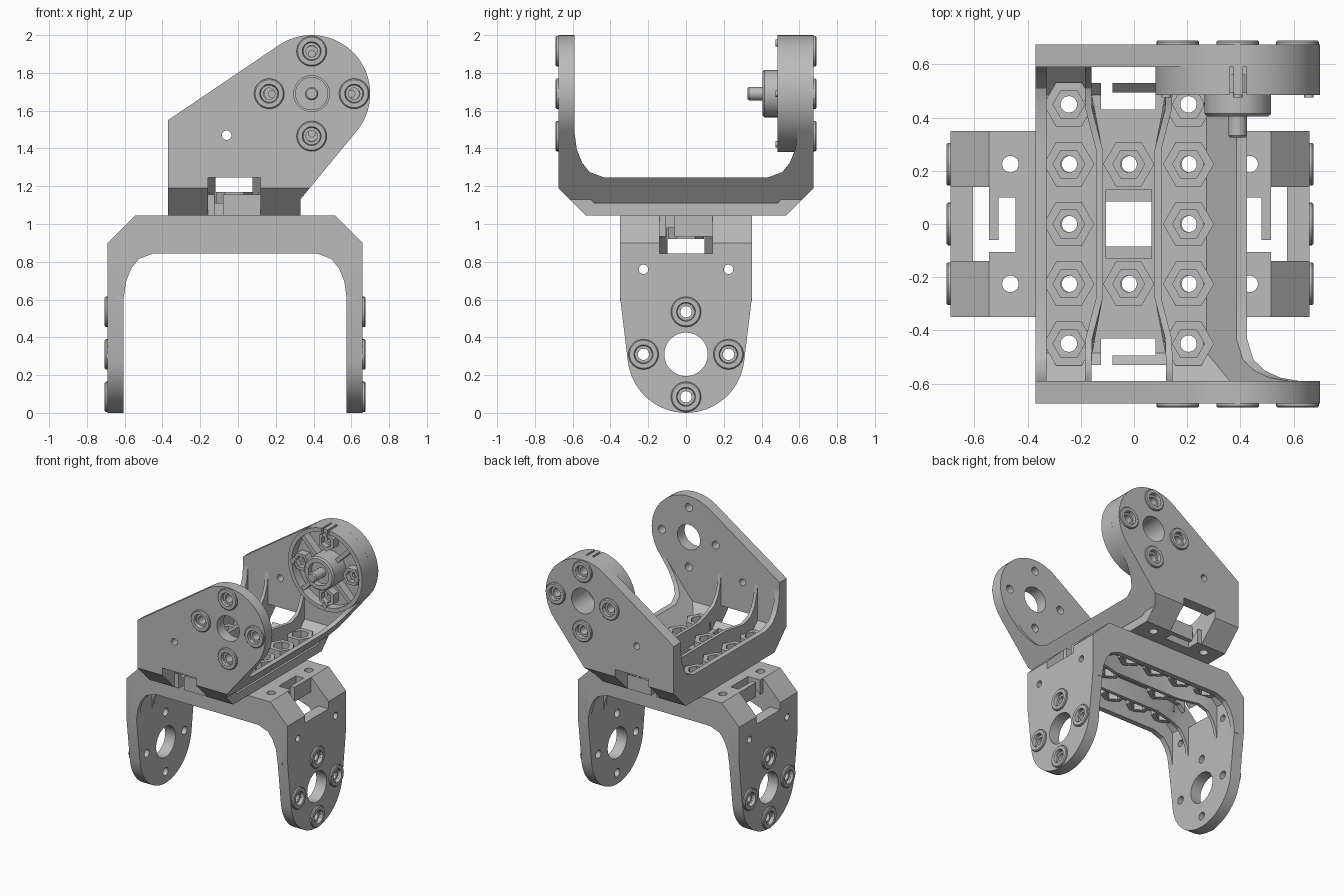
import bpy, bmesh, math
from mathutils import Matrix, Vector

cube = bpy.data.objects.get("Cube")
if cube:
    bpy.data.objects.remove(cube)

grey = bpy.data.materials.new("light_grey")
grey.use_nodes = True
grey.diffuse_color = (0.5, 0.5, 0.5, 1)
grey.node_tree.nodes["Principled BSDF"].inputs["Base Color"].default_value = (0.5, 0.5, 0.5, 1)


def make(name, bm):
    bmesh.ops.recalc_face_normals(bm, faces=bm.faces)
    mesh = bpy.data.meshes.new(name)
    bm.to_mesh(mesh)
    bm.free()
    mesh.materials.append(grey)
    obj = bpy.data.objects.new(name, mesh)
    bpy.context.collection.objects.link(obj)
    return obj


def activate(obj):
    bpy.ops.object.select_all(action='DESELECT')
    obj.select_set(True)
    bpy.context.view_layer.objects.active = obj


def boolean(obj, other, operation):
    mod = obj.modifiers.new("bool", 'BOOLEAN')
    mod.object, mod.operation, mod.solver, mod.use_self = other, operation, 'EXACT', True
    activate(obj)
    bpy.ops.object.modifier_apply(modifier=mod.name)


def finish(obj, matrix=None):
    if matrix:
        obj.data.transform(matrix)
        if matrix.determinant() < 0:
            obj.data.flip_normals()
    activate(obj)
    bpy.ops.object.shade_smooth_by_angle(angle=math.radians(30))


def box(bm, lo, hi):
    lo, hi = Vector(lo), Vector(hi)
    bmesh.ops.create_cube(bm, size=1, matrix=Matrix.Translation((lo + hi) / 2) @ Matrix.Diagonal((*(hi - lo), 1)))


AXES = {'X': Matrix.Rotation(math.pi / 2, 4, 'Y'), 'Y': Matrix.Rotation(math.pi / 2, 4, 'X'), 'Z': Matrix()}


def cyl(bm, centre, r, depth, axis='Z', n=32):
    bmesh.ops.create_cone(bm, cap_ends=True, segments=n, radius1=r, radius2=r, depth=depth,
                          matrix=Matrix.Translation(centre) @ AXES[axis])


def prism(bm, points, lo, hi):
    """Extrude a closed 3D outline: points is a function of the depth value."""
    a, b = ([bm.verts.new(p) for p in points(d)] for d in (lo, hi))
    bm.faces.new(a)
    bm.faces.new(b)
    for i in range(len(a)):
        j = (i + 1) % len(a)
        bm.faces.new((a[i], a[j], b[j], b[i]))


def lathe(bm, profile, matrix, closed, n=48):
    """Spin (radius, height) points round the local z axis."""
    tmp = bmesh.new()
    vs = [tmp.verts.new((r, 0, h)) for r, h in profile]
    edges = [tmp.edges.new(p) for p in zip(vs, vs[1:] + (vs[:1] if closed else []))]
    bmesh.ops.spin(tmp, geom=vs + edges, axis=(0, 0, 1), cent=(0, 0, 0), steps=n, angle=math.tau)
    bmesh.ops.remove_doubles(tmp, verts=tmp.verts, dist=0.0005)
    bmesh.ops.transform(tmp, matrix=matrix, verts=tmp.verts)
    mesh = bpy.data.meshes.new("tmp")
    tmp.to_mesh(mesh)
    tmp.free()
    bm.from_mesh(mesh)
    bpy.data.meshes.remove(mesh)


def arc(centre, r, start, end, n=32):
    angles = [math.radians(start + (end - start) * i / n) for i in range(n + 1)]
    return [(centre[0] + r * math.cos(a), centre[1] + r * math.sin(a)) for a in angles]


# Inner and outer edge of the U-shaped ribs, half span
RIB = [((.592, .45), (.63, .45)), ((.578, .35), (.63, .2)), ((.55, .28), (.6, .13)), ((.51, .23), (.56, .09)),
       ((.43, .2), (.5, .04)), ((.28, .2), (.28, .04))]


def rib(bm, v0, v1, slope=0, bend=0):
    rings = []
    for s, half in ((1, RIB), (-1, RIB[::-1])):
        for inner, outer in half:
            def place(p, v):
                shift = bend * min(1, max(0, (.44 - p[0]) / .14))
                return bm.verts.new((s * p[0], v + shift + slope * (p[1] - .085), p[1]))
            rings.append([place(inner, v0), place(inner, v1), place(outer, v1), place(outer, v0)])
    for a, b in zip(rings, rings[1:]):
        for i in range(4):
            j = (i + 1) % 4
            bm.faces.new((a[i], a[j], b[j], b[i]))
    bm.faces.new(rings[0])
    bm.faces.new(rings[-1])


def bracket(name, matrix, outline, pivot, bore, small_holes, rim_slope):
    """U bracket: u across the span (x), v along the width (y), w up the arms (z)."""
    # Folded shell trimmed to the arm outline
    half = [(.675, 1.2), (.675, .145), (.53, 0)]
    inside = [(.485, .065), (.59, .17), (.59, 1.2)]
    profile = half + [(-u, w) for u, w in half[::-1]] + [(-u, w) for u, w in inside[::-1]] + inside
    bm = bmesh.new()
    prism(bm, lambda v: [(u, v, w) for u, w in profile], -1, 1)
    shell = make(name + "_shell", bm)
    bm = bmesh.new()
    prism(bm, lambda u: [(u, v, w) for v, w in outline], -.8, .8)
    trim = make("trim", bm)
    boolean(shell, trim, 'INTERSECT')
    bpy.data.objects.remove(trim)

    # Ribs and side rims
    bm = bmesh.new()
    rib(bm, -.35, -.31)
    rib(bm, .31, .35, slope=rim_slope)
    rib(bm, -.165, -.14, bend=.042)
    rib(bm, .14, .165, bend=-.042)
    finish(make(name + "_ribs", bm), matrix)

    # Hexagonal nut bosses
    spots = [(u * .225, v * .225) for u in range(-2, 3) for v in (-1, 0, 1) if v or abs(u) == 1]
    bm = bmesh.new()
    for u, v in spots:
        cyl(bm, (u, v, .08), .096, .09, n=6)
    bosses = make(name + "_nut_bosses", bm)

    # Cutters: nut pockets, screw holes, bores, corner notches and cable hooks
    bm = bmesh.new()
    for u, v in spots:
        cyl(bm, (u, v, .1), .06, .1, n=6)
        cyl(bm, (u, v, .05), .031, .3, n=24)
    box(bm, (-.13, -.085, -.1), (.13, .085, .3))
    p = Vector((0, *pivot))
    screws = [p + Vector((0, .225 * dv, .225 * dw)) for dv, dw in ((1, 0), (-1, 0), (0, 1), (0, -1))]
    cyl(bm, p, bore, 2, 'X', 48)
    for q in screws:
        cyl(bm, q, .03, 2, 'X', 24)
    for v, w in small_holes:
        cyl(bm, (0, v, w), .025, 2, 'X', 24)
    for s in (-1, 1):
        for q in screws:
            cyl(bm, q + Vector((s * .675, 0, 0)), .046, .04, 'X')
        for a, b, v0, v1 in ((.53, .8, -.14, .14), (.43, .495, -.105, .1), (.48, .54, -.105, -.06)):
            lo, hi = sorted((s * a, s * b))
            box(bm, (lo, v0, -.1), (hi, v1, .2))
    cutter = make("cutter", bm)
    cutter.hide_render = True
    for part in (shell, bosses):
        boolean(part, cutter, 'DIFFERENCE')
        finish(part, matrix)
    bpy.data.objects.remove(cutter)

    # Screw washers on the outer arm faces
    ring = [(.08, -.005), (.08, .01), (.074, .016), (.05, .016), (.045, -.01), (.03, -.01), (.03, -.02), (.05, -.02)]
    bm = bmesh.new()
    for s in (-1, 1):
        for q in screws:
            lathe(bm, ring, Matrix.Translation(q + Vector((s * .675, 0, 0))) @ Matrix.Rotation(s * math.pi / 2, 4, 'Y'), True, 32)
    finish(make(name + "_washers", bm), matrix)


# Lower bracket, arms pointing down
lower = [(-.35, 0), (.35, 0), (.35, .425)] + arc((0, .735), .31, 7, 173) + [(-.35, .425)]
bracket("lower_bracket", Matrix(((1, 0, 0, -.015), (0, 1, 0, 0), (0, 0, -1, 1.045), (0, 0, 0, 1))),
        lower, (0, .735), .115, [(-.225, .285), (.225, .285)], 0)

# Upper bracket, arms pointing up and leaning sideways
upper = [(-.35, 0), (.35, 0), (.35, .085)] + arc((.41, .645), .31, -39.5, 124) + [(-.35, .505)]
bracket("upper_bracket", Matrix(((0, 1, 0, -.02), (1, 0, 0, 0), (0, 0, 1, 1.045), (0, 0, 0, 1))),
        upper, (.41, .645), .095, [(-.04, .425)], .824)

# Round hub housing on the rear arm; local z points to the front
hub = Matrix.Translation((.39, .595, 1.69)) @ AXES['Y']
bm = bmesh.new()
lathe(bm, [(.095, 0), (.31, 0), (.31, .11), (.28, .11), (.28, .04), (.125, .04), (.125, .18), (.115, .19),
           (.085, .19), (.085, .15), (.095, .14)], hub, True, 64)
housing = make("hub_housing", bm)
bm = bmesh.new()
for x in (.367, .417):
    box(bm, (x - .007, .48, 1.95), (x + .007, .59, 2.1))
slots = make("slots", bm)
boolean(housing, slots, 'DIFFERENCE')
bpy.data.objects.remove(slots)
finish(housing)

# Spokes and nut bosses inside the housing
bm = bmesh.new()
for k in range(8):
    tmp = hub @ Matrix.Rotation(k * math.pi / 4, 4, 'Z')
    if k % 2:
        bmesh.ops.create_cube(bm, size=1, matrix=tmp @ Matrix.Translation((.2, 0, .065)) @ Matrix.Diagonal((.17, .03, .07, 1)))
    else:
        lathe(bm, [(.07, .03), (.07, .1), (.045, .1), (.045, .06), (.02, .06), (.02, .03)],
              tmp @ Matrix.Translation((.21, 0, 0)), True, 6)
        lathe(bm, [(0, .1), (.018, .1), (.018, .12), (0, .12)], tmp @ Matrix.Translation((.268, 0, 0)), False, 16)
finish(make("hub_spokes", bm))

# Output shaft with its seat
bm = bmesh.new()
lathe(bm, [(0, .12), (.1, .12), (.1, .15), (.035, .15), (.035, .262), (.028, .27), (0, .27)], hub, False, 32)
finish(make("hub_shaft", bm))
